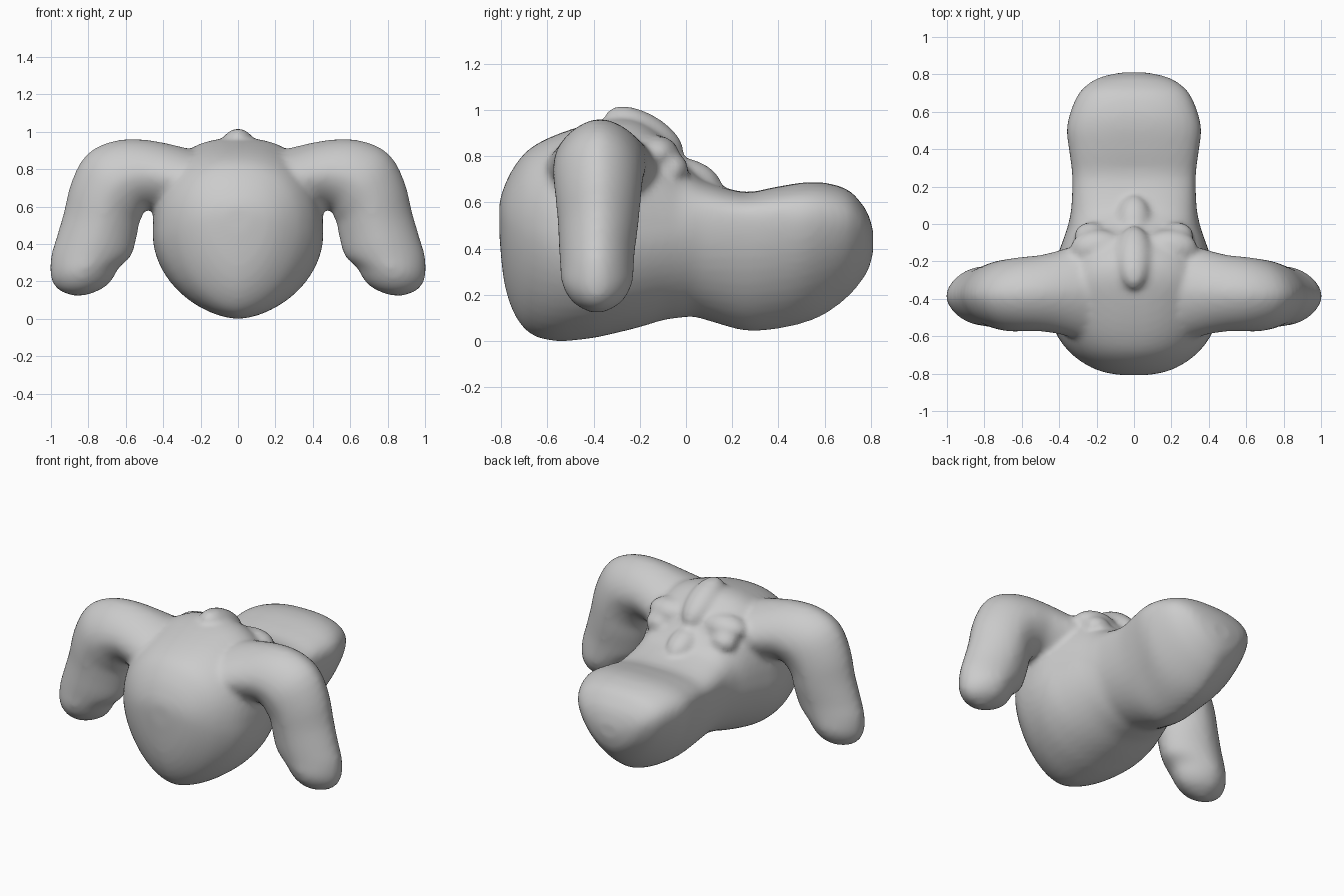
import bpy, bmesh, math
from mathutils import Matrix

if "Cube" in bpy.data.objects:
    bpy.data.objects.remove(bpy.data.objects["Cube"])

N = 48
bm = bmesh.new()


def spow(v, e):
    return math.copysign(abs(v) ** e, v)


def smooth_rows(rows, k=3):
    """Resample a parameter table with a Catmull-Rom curve."""
    out = []
    for i in range(len(rows) - 1):
        p0, p1, p2 = rows[max(i - 1, 0)], rows[i], rows[i + 1]
        p3 = rows[min(i + 2, len(rows) - 1)]
        for s in range(k):
            t = s / k
            out.append([.5 * (2 * b + (c - a) * t + (2 * a - 5 * b + 4 * c - d) * t * t
                              + (3 * b - a - 3 * c + d) * t ** 3)
                        for a, b, c, d in zip(p0, p1, p2, p3)])
    return out + [rows[-1]]


def loft(rings):
    """Skin a list of closed point rings and cap both ends."""
    rows = [[bm.verts.new(p) for p in r] for r in rings]
    for a, b in zip(rows, rows[1:]):
        for i in range(N):
            j = (i + 1) % N
            bm.faces.new((a[i], a[j], b[j], b[i]))
    bm.faces.new(rows[0])
    bm.faces.new(rows[-1])


def head_ring(y, zb, zt, w, zs, eu, el):
    pts = []
    for i in range(N):
        t = 2 * math.pi * i / N
        c, s = math.cos(t), math.sin(t)
        e = eu if s > 0 else el
        h = zt - zs if s > 0 else zs - zb
        pts.append((w * spow(c, 2 / e), y, zs + h * spow(s, 2 / e)))
    return pts


def ear_ring(x, z, a, b, deg, side, yc):
    d = math.radians(deg)  # direction of the ring's outward axis in xz
    pts = []
    for i in range(N):
        t = 2 * math.pi * i / N
        r, q = a * spow(math.cos(t), 1.15), b * spow(math.sin(t), 1.15)
        pts.append((side * (x + r * math.cos(d)), yc + q, z + r * math.sin(d)))
    return pts


def blob(loc, size, tilt=0):
    m = (Matrix.Translation(loc) @ Matrix.Rotation(math.radians(tilt), 4, 'X')
         @ Matrix.Diagonal((*size, 1)))
    bmesh.ops.create_uvsphere(bm, u_segments=24, v_segments=16, radius=1, matrix=m)


# Skull and snout: y, bottom, top, half width, widest height, upper/lower roundness
skull = (
    (-.808, .46, .60, .07, .54, 2, 1.7), (-.79, .27, .66, .17, .53, 2, 1.7),
    (-.75, .13, .745, .26, .51, 2.1, 1.7), (-.68, .035, .83, .35, .49, 2.2, 1.75),
    (-.57, .00, .89, .425, .46, 2.3, 1.8), (-.42, .01, .94, .455, .45, 2.4, 1.9),
    (-.30, .035, .965, .45, .45, 2.5, 1.9), (-.20, .06, .955, .42, .46, 2.4, 1.9),
    (-.10, .09, .89, .385, .47, 2.3, 1.9), (-.03, .10, .80, .36, .48, 2.3, 1.9))
snout = (
    (.03, .105, .735, .345, .50, 2.5, 1.9), (.09, .09, .69, .335, .51, 2.8, 1.9),
    (.25, .045, .645, .33, .52, 2.8, 1.8), (.38, .05, .665, .345, .53, 2.7, 1.7),
    (.50, .075, .685, .36, .53, 2.6, 1.65), (.60, .115, .685, .34, .53, 2.5, 1.6),
    (.70, .19, .655, .295, .52, 2.4, 1.6), (.76, .26, .595, .23, .50, 2.3, 1.6),
    (.79, .31, .545, .165, .47, 2, 1.7), (.81, .38, .48, .07, .44, 2, 1.8))
loft([head_ring(*r) for r in smooth_rows(skull + snout)])

# Forehead crest and stop
blob((0, -.18, .895), (.10, .19, .09), -30)
blob((0, .02, .71), (.09, .14, .075), -20)

# Drooping ear: x, z, half width, half depth, outward angle, depth centre
ear = ((.24, .72, .18, .27, 95, -.36), (.40, .755, .185, .225, 93, -.365),
       (.50, .77, .19, .205, 85, -.37), (.59, .755, .21, .20, 68, -.375),
       (.66, .71, .225, .195, 48, -.38), (.71, .62, .21, .185, 28, -.38),
       (.735, .51, .205, .175, 16, -.38), (.765, .40, .21, .165, 8, -.385),
       (.79, .33, .21, .16, 2, -.385), (.82, .26, .185, .155, -4, -.385),
       (.83, .20, .16, .13, -4, -.385), (.835, .155, .115, .09, -4, -.385),
       (.84, .125, .04, .03, -4, -.385))

for side in (-1, 1):
    loft([ear_ring(x, z, a, b, d, side, yc)
          for x, z, a, b, d, yc in smooth_rows(ear)])
    # Eye and brow
    blob((side * .23, -.06, .745), (.09, .07, .07))
    blob((side * .19, -.13, .81), (.15, .10, .08))

bmesh.ops.recalc_face_normals(bm, faces=bm.faces)
me = bpy.data.meshes.new("hound_head")
bm.to_mesh(me)
bm.free()
ob = bpy.data.objects.new("hound_head", me)
bpy.context.collection.objects.link(ob)

# Fuse the parts into one skin and soften the joins
rm = ob.modifiers.new("fuse", 'REMESH')
rm.mode = 'VOXEL'
rm.voxel_size = .018
rm.use_smooth_shade = True
sm = ob.modifiers.new("soften", 'SMOOTH')
sm.factor = .5
sm.iterations = 7
